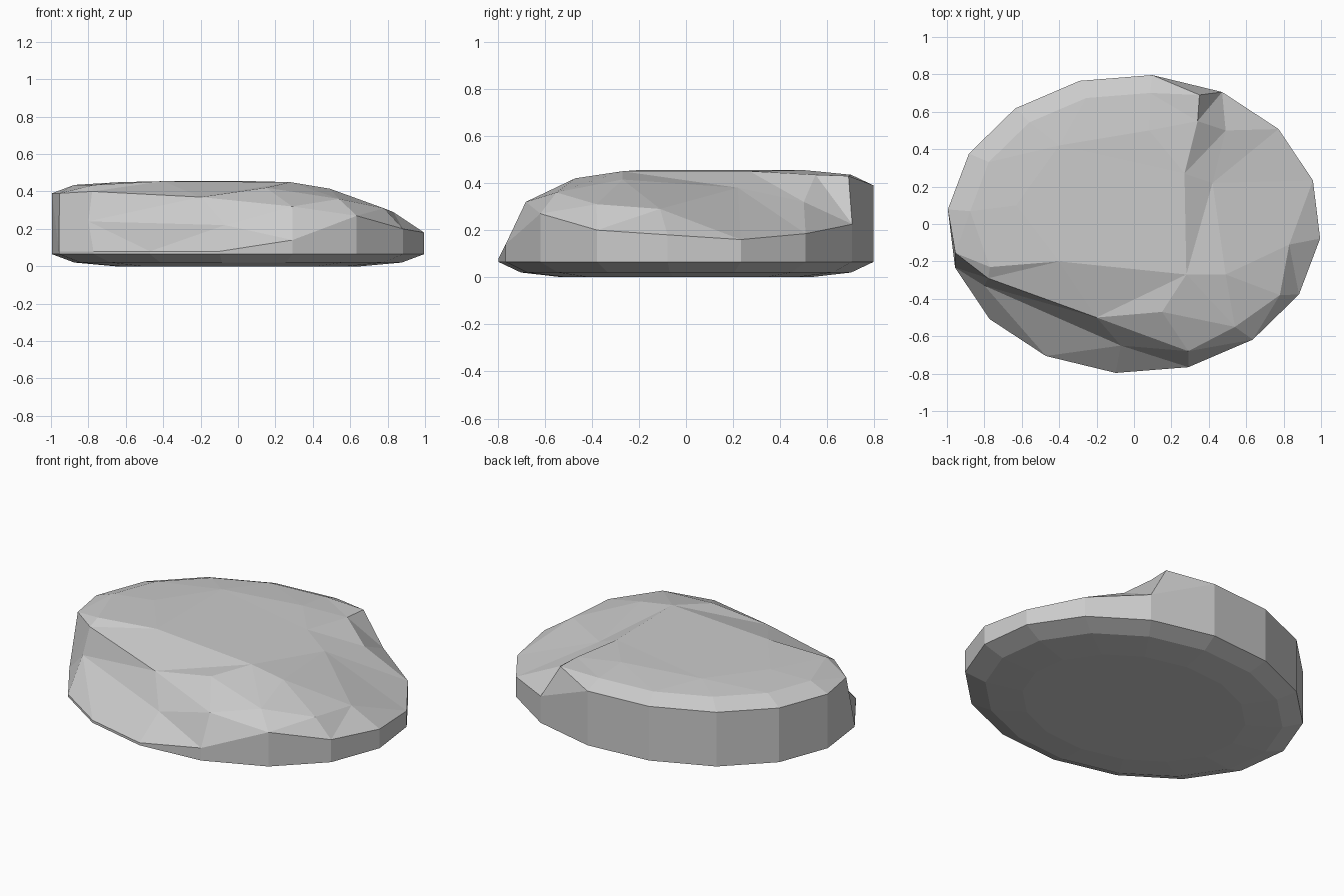
import bpy, bmesh, math
from mathutils import Vector
from mathutils.geometry import delaunay_2d_cdt

cube = bpy.data.objects.get("Cube")
if cube:
    bpy.data.objects.remove(cube)

SIDES = 16


def outline(index, scale=1.0):
    """Point on the oval outline of the rock."""
    angle = math.radians(index * 360 / SIDES - 5.6)
    return scale * math.cos(angle), scale * 0.8 * math.sin(angle)


def add_ring(bm, scale, heights):
    return [bm.verts.new((*outline(i, scale), z)) for i, z in enumerate(heights)]


def bridge(bm, lower, upper):
    for i in range(SIDES):
        j = (i + 1) % SIDES
        bm.faces.new((lower[i], lower[j], upper[j], upper[i]))


bm = bmesh.new()

# Rounded underside and side wall, whose rim rises at the back left
rim_heights = [0.18, 0.16, 0.185, 0.225] + [0.39] * 5 + [0.08] * 4 + [0.14, 0.27, 0.2]
underside = add_ring(bm, 0.66, [0.0] * SIDES)
bevel = add_ring(bm, 0.88, [0.02] * SIDES)
base = add_ring(bm, 1.0, [0.065] * SIDES)
rim = add_ring(bm, 1.0, rim_heights)
bm.faces.new(list(reversed(underside)))
bridge(bm, underside, bevel)
bridge(bm, bevel, base)
bridge(bm, base, rim)

# Chipped top: a foot and a ridge bound the steep front left face
foot = [(-0.8, -0.33, 0.24), (-0.07, -0.65, 0.22)]
ridge = [(-0.955, -0.155, 0.39), (-0.78, -0.29, 0.4), (-0.2, -0.5, 0.37), (0.29, -0.68, 0.32)]
# Plateau edge, then the groove beside it
plateau_edge = [(0.35, 0.69, 0.43), (0.34, 0.55, 0.435), (0.27, 0.27, 0.45), (0.28, -0.27, 0.45)]
groove = [(0.49, 0.5, 0.32), (0.42, 0.22, 0.38), (0.49, -0.27, 0.415)]
shoulder = [(0.83, -0.11, 0.29), (0.78, -0.38, 0.31), (0.54, -0.55, 0.36), (0.15, -0.47, 0.42)]
plateau = [(-0.77, -0.23, 0.435), (-0.4, -0.2, 0.455), (-0.63, 0.1, 0.45),
           (-0.4, 0.42, 0.455), (0.08, 0.5, 0.455)]
plateau += [(*outline(i, 0.88), 0.435) for i in range(4, 9)]

verts = list(rim)
edges = [(i, (i + 1) % SIDES) for i in range(SIDES)]


def add_chain(points, start=None, end=None, linked=True):
    """Add points to the top, linked by fixed edges when wanted."""
    first = len(verts)
    verts.extend(bm.verts.new(p) for p in points)
    path = list(range(first, len(verts)))
    path = [start] * (start is not None) + path + [end] * (end is not None)
    if linked:
        edges.extend(zip(path, path[1:]))


add_chain(foot, 9, 13)
add_chain(ridge, None, 14)
add_chain(plateau_edge, 4)
add_chain(groove, 3)
add_chain(shoulder, 0)
add_chain(plateau, linked=False)

flat = [Vector((v.co.x, v.co.y)) for v in verts]
result = delaunay_2d_cdt(flat, edges, [], 1, 1e-5)
for face in result[2]:
    corners = [verts[result[3][i][0]] for i in face]
    bm.faces.new(corners)

bmesh.ops.recalc_face_normals(bm, faces=bm.faces)
mesh = bpy.data.meshes.new("rock")
bm.to_mesh(mesh)
bm.free()
rock = bpy.data.objects.new("rock", mesh)
bpy.context.collection.objects.link(rock)

# Stone colour
stone = bpy.data.materials.new("grey_stone")
stone.use_nodes = True
colour = (0.6, 0.6, 0.6, 1.0)
stone.diffuse_color = colour
stone.node_tree.nodes["Principled BSDF"].inputs["Base Color"].default_value = colour
mesh.materials.append(stone)
